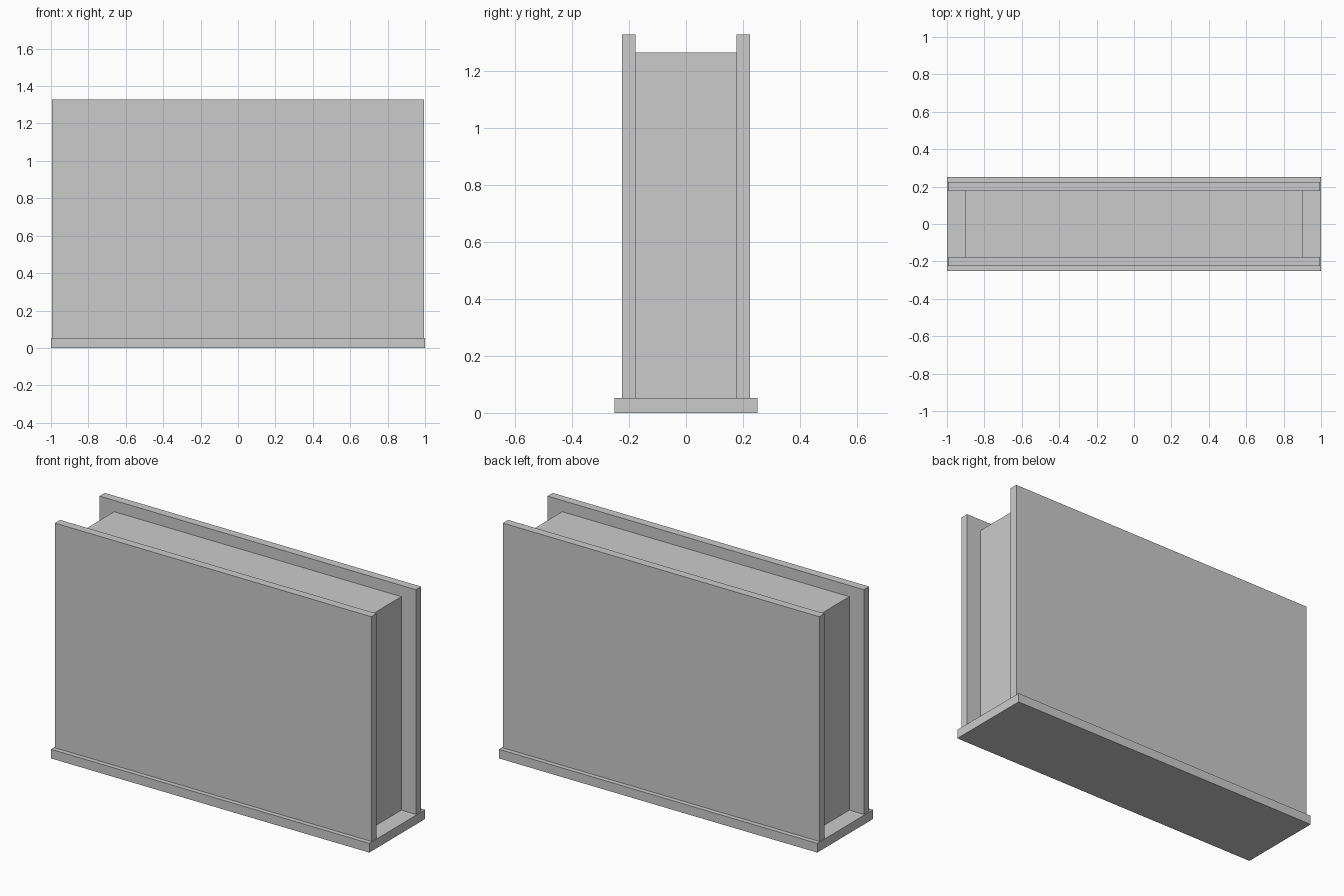
import bpy

if "Cube" in bpy.data.objects:
    bpy.data.objects.remove(bpy.data.objects["Cube"])

grey = bpy.data.materials.new("plain grey")
grey.diffuse_color = (0.6, 0.6, 0.6, 1)
grey.use_nodes = True
grey.node_tree.nodes["Principled BSDF"].inputs["Base Color"].default_value = grey.diffuse_color


def box(name, lo, hi):
    """Axis-aligned box between two corners."""
    centre = [(a + b) / 2 for a, b in zip(lo, hi)]
    bpy.ops.mesh.primitive_cube_add(size=1, location=centre)
    ob = bpy.context.object
    ob.name = name
    ob.scale = [b - a for a, b in zip(lo, hi)]
    bpy.ops.object.transform_apply(location=False, rotation=False, scale=True)
    ob.data.materials.append(grey)
    return ob


BASE_TOP = 0.052
PANEL_IN, PANEL_OUT = 0.177, 0.224

# Base slab
box("base_slab", (-1, -0.25, 0), (1, 0.25, BASE_TOP))

# Core block between the two panels
box("core_block", (-0.902, -PANEL_IN, BASE_TOP), (0.902, PANEL_IN, 1.264))

# Tall side panels, front and back
box("front_panel", (-0.994, -PANEL_OUT, BASE_TOP), (0.994, -PANEL_IN, 1.328))
box("back_panel", (-0.994, PANEL_IN, BASE_TOP), (0.994, PANEL_OUT, 1.328))
